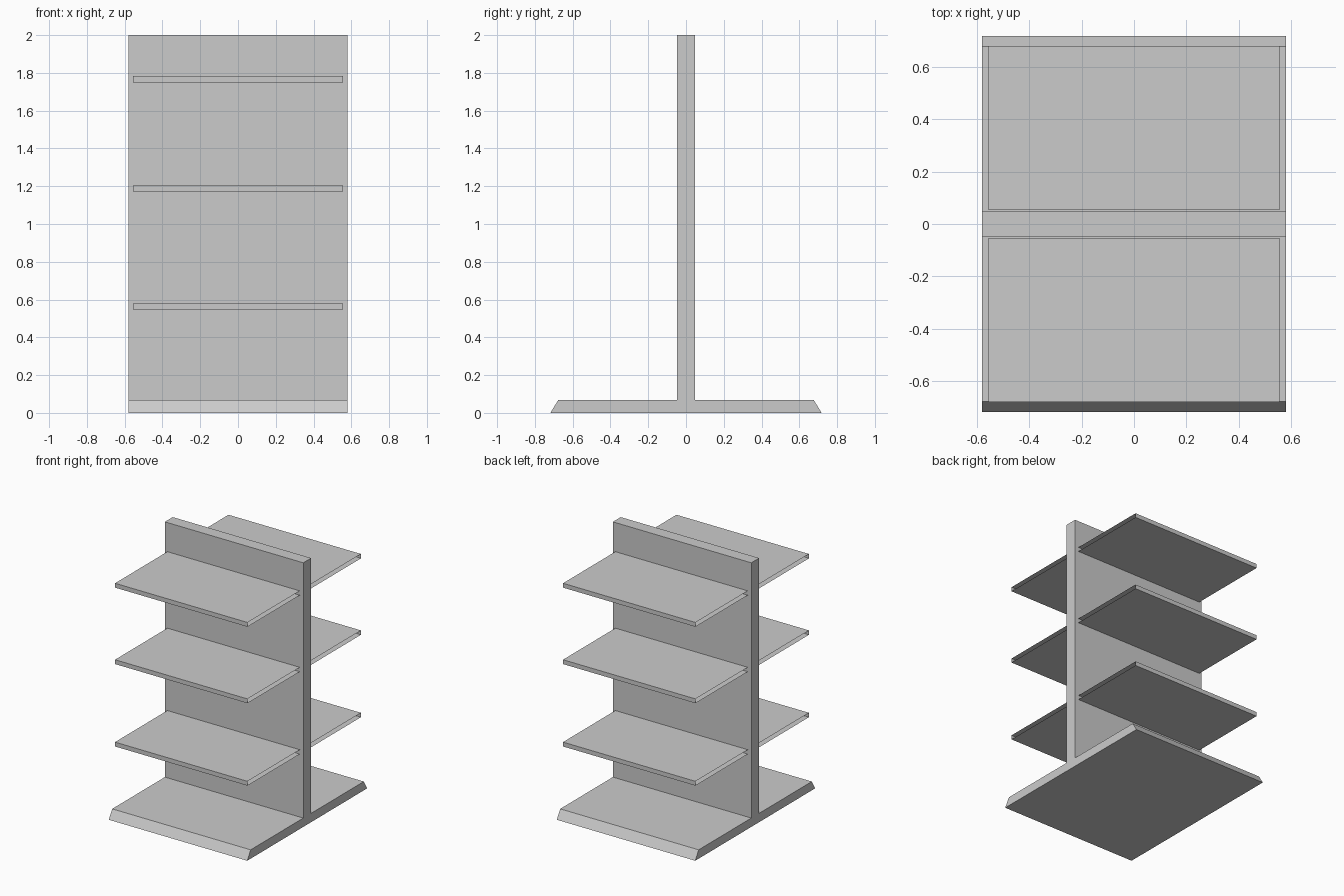
import bpy

if "Cube" in bpy.data.objects:
    bpy.data.objects.remove(bpy.data.objects["Cube"])


def extrude_profile(name, profile, half_width, closed):
    """Sweep a (y, z) profile along x; closed profiles get end caps."""
    n = len(profile)
    verts = [(x, y, z) for x in (-half_width, half_width) for y, z in profile]
    faces = [(i, (i + 1) % n, n + (i + 1) % n, n + i)
             for i in range(n if closed else n - 1)]
    if closed:
        faces += [tuple(reversed(range(n))), tuple(range(n, 2 * n))]
    # Profiles run clockwise in (y, z), so reverse faces to point outward
    faces = [f[::-1] for f in faces] if not closed else faces
    mesh = bpy.data.meshes.new(name)
    mesh.from_pydata(verts, [], faces)
    obj = bpy.data.objects.new(name, mesh)
    bpy.context.collection.objects.link(obj)
    return obj


def recalc_outward(obj):
    import bmesh
    bm = bmesh.new()
    bm.from_mesh(obj.data)
    bmesh.ops.recalc_face_normals(bm, faces=bm.faces)
    bm.to_mesh(obj.data)
    bm.free()


# Base with sloped front and back edges, and upright panel, as one T profile
right_half = [(0.718, 0), (0.677, 0.067), (0.047, 0.067), (0.047, 2)]
t_profile = right_half + [(-y, z) for y, z in reversed(right_half)]
stand = extrude_profile("base_and_back_panel", t_profile, 0.58, True)
recalc_outward(stand)

# Folded sheet shelves: top, front lip and underside, open at the ends,
# mirrored to the other side of the panel
THICKNESS = 0.033
for label, top in (("lower", 0.58), ("middle", 1.204), ("upper", 1.783)):
    bottom = top - THICKNESS
    fold = [(-0.053, top), (-0.679, top), (-0.679, bottom), (-0.053, bottom)]
    shelf = extrude_profile(label + "_shelves", fold, 0.555, False)
    mirror = shelf.modifiers.new("both_sides", 'MIRROR')
    mirror.use_axis = (False, True, False)
    # Outward facing: the first face is the shelf top
    if shelf.data.polygons[0].normal.z < 0:
        shelf.data.flip_normals()
